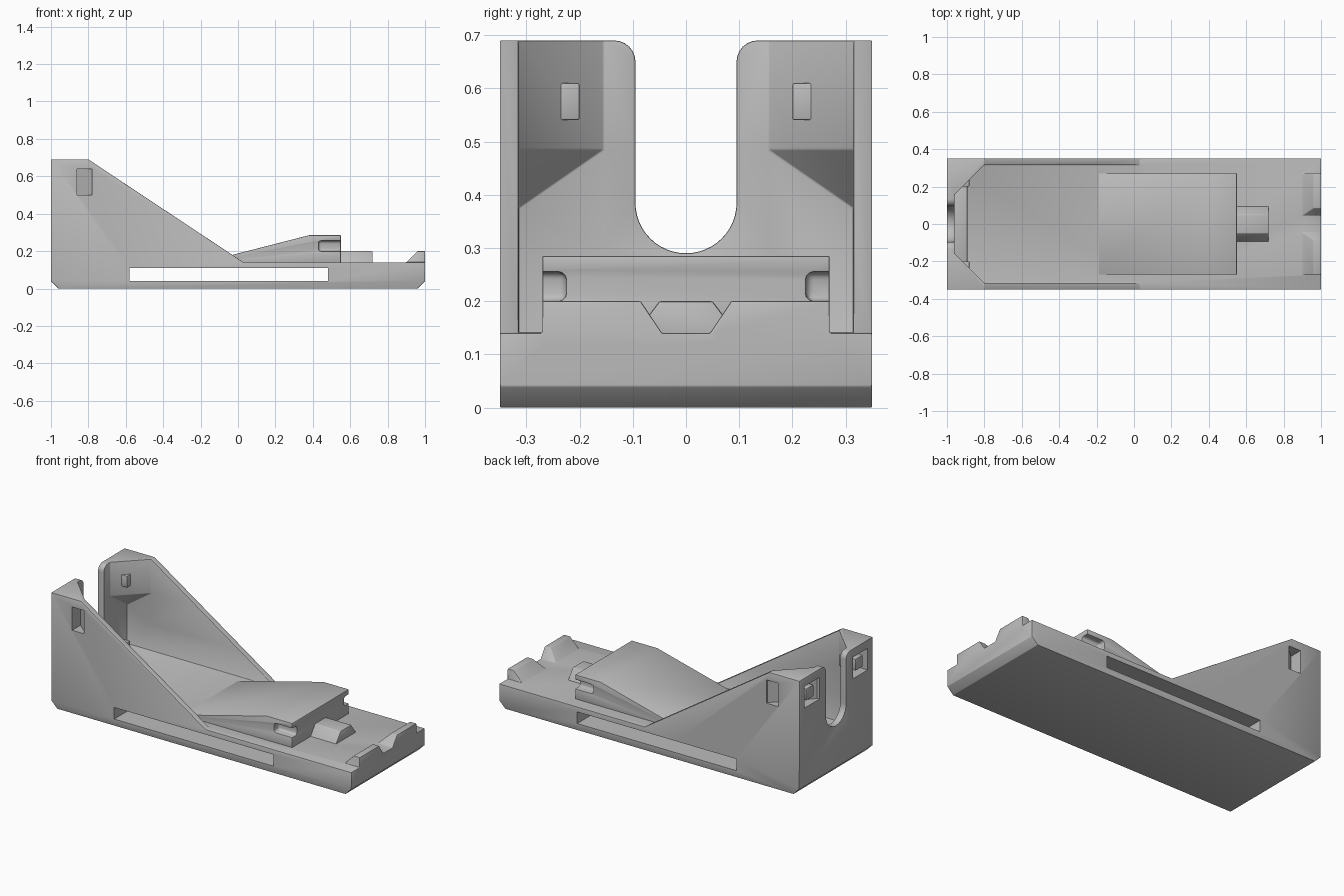
import bpy, bmesh, math
from mathutils import Vector

if "Cube" in bpy.data.objects:
    bpy.data.objects.remove(bpy.data.objects["Cube"])

grey = bpy.data.materials.new("plain grey")
grey.use_nodes = True
grey.diffuse_color = (0.5, 0.5, 0.5, 1)
grey.node_tree.nodes["Principled BSDF"].inputs["Base Color"].default_value = (0.5, 0.5, 0.5, 1)


def finish_mesh(name, bm):
    bmesh.ops.recalc_face_normals(bm, faces=bm.faces[:])
    mesh = bpy.data.meshes.new(name)
    bm.to_mesh(mesh)
    bm.free()
    mesh.materials.append(grey)
    obj = bpy.data.objects.new(name, mesh)
    bpy.context.collection.objects.link(obj)
    return obj


def prism(name, outline, axis, lo, hi):
    """Extrude a 2D outline along an axis (0, 1 or 2) from lo to hi."""
    def place(p):
        co = list(p)
        co.insert(axis, lo)
        return co
    bm = bmesh.new()
    face = bm.faces.new([bm.verts.new(place(p)) for p in outline])
    out = bmesh.ops.extrude_face_region(bm, geom=[face])
    for v in out["geom"]:
        if isinstance(v, bmesh.types.BMVert):
            v.co[axis] = hi
    return finish_mesh(name, bm)


def hull(name, points):
    bm = bmesh.new()
    for p in points:
        bm.verts.new(p)
    bmesh.ops.convex_hull(bm, input=bm.verts[:])
    bmesh.ops.dissolve_limit(bm, angle_limit=0.01, verts=bm.verts[:], edges=bm.edges[:])
    return finish_mesh(name, bm)


def box(name, x, y, z):
    return prism(name, [(x[0], y[0]), (x[1], y[0]), (x[1], y[1]), (x[0], y[1])], 2, *z)


def use(obj):
    bpy.ops.object.select_all(action="DESELECT")
    obj.select_set(True)
    bpy.context.view_layer.objects.active = obj


def combine(obj, tool, operation):
    use(obj)
    mod = obj.modifiers.new("boolean", "BOOLEAN")
    mod.operation, mod.solver, mod.object = operation, "EXACT", tool
    bpy.ops.object.modifier_apply(modifier=mod.name)
    bpy.data.objects.remove(tool)


def soften(obj, width=0.006, segments=2):
    use(obj)
    mod = obj.modifiers.new("bevel", "BEVEL")
    mod.width, mod.segments = width, segments
    mod.limit_method, mod.angle_limit = "ANGLE", math.radians(25)
    bpy.ops.object.modifier_apply(modifier=mod.name)
    bpy.ops.object.shade_smooth_by_angle(angle=math.radians(35))


def arc(cx, cz, r, start, end, n):
    steps = [math.radians(start + (end - start) * i / n) for i in range(n + 1)]
    return [(cx + r * math.cos(a), cz + r * math.sin(a)) for a in steps]


# Body outline: base slab plus sloping side walls
body = prism("body", [(-1, .04), (-.96, 0), (.96, 0), (1, .04), (1, .14), (.03, .14),
                      (-.8, .69), (-1, .69)], 1, -.35, .35)

# Hollow between the walls, leaving braced upper corners
for height in ("lower", "upper"):
    pts = []
    for s in (-1, 1):
        if height == "lower":
            pts += [(x, s * .315, .14) for x in (-.96, .05)]
            pts += [(-.96, s * .315, .375), (-.96, s * .155, .485),
                    (-.8, s * .315, .485), (.05, s * .315, .485)]
        else:
            pts += [(x, s * y, z) for z in (.3, .9)
                    for x, y in ((-.96, .155), (-.8, .315), (.05, .315))]
    combine(body, hull(height + "_hollow", pts), "DIFFERENCE")

# U opening in the back wall with rounded shoulders
opening = [(.135, .8)] + arc(.135, .65, .04, 90, 180, 6)
opening += arc(0, .385, .095, 0, -180, 24)
opening += arc(-.135, .65, .04, 0, 90, 6) + [(-.135, .8)]
combine(body, prism("u_cutter", opening, 0, -1.1, -.9), "DIFFERENCE")

# Ridges along the front end
for s in (-1, 1):
    ends = [(x, s * y, z) for z in (.12, .14) for x in (.9, 1) for y in (.045, .27)]
    ends += [(x, s * y, .2) for x in (.96, 1) for y in (.085, .27)]
    combine(body, hull("ridge", ends), "UNION")
soften(body)

# Through slot, side windows and rear pockets keep crisp edges
combine(body, box("slot_cutter", (-.58, .48), (-.5, .5), (.04, .11)), "DIFFERENCE")
for s, side in ((1, "left"), (-1, "right")):
    window = [(-.86, s * .4), (-.78, s * .4), (-.78, s * .34), (-.86, s * .27)]
    combine(body, prism("window_cutter", window, 2, .5, .64), "DIFFERENCE")
    pocket = [(-1.1, s * .3), (-1.1, s * .16), (-.985, s * .16), (-.89, s * .265), (-.89, s * .3)]
    combine(body, prism("pocket_cutter", pocket, 2, .51, .64), "DIFFERENCE")
    peg = box(side + "_pocket_peg", (-.99, -.88), sorted((s * .2, s * .27)), (.54, .61))
    soften(peg, .004)
use(body)
bpy.ops.object.shade_smooth_by_angle(angle=math.radians(35))

# Sloped ramp with a gripping notch on each side
ramp = prism("ramp", [(-.225, .13), (.38, .285), (.55, .285), (.55, .13)], 1, -.27, .27)
for s in (-1, 1):
    notch = box("notch_cutter", (.43, .6), sorted((s * .225, s * .32)), (.2, .255))
    soften(notch, .015, 3)
    combine(ramp, notch, "DIFFERENCE")
soften(ramp, .005)

# Tapered tongue ahead of the ramp
tongue = hull("tongue", [(x, s * y, z) for x in (.5, .72) for s in (-1, 1)
                         for y, z in ((.095, .13), (.095, .14), (.05, .2))])
soften(tongue, .004)

# Low step at the foot of the back wall
soften(box("rear_step", (-.98, -.89), (-.25, .25), (.12, .2)))
